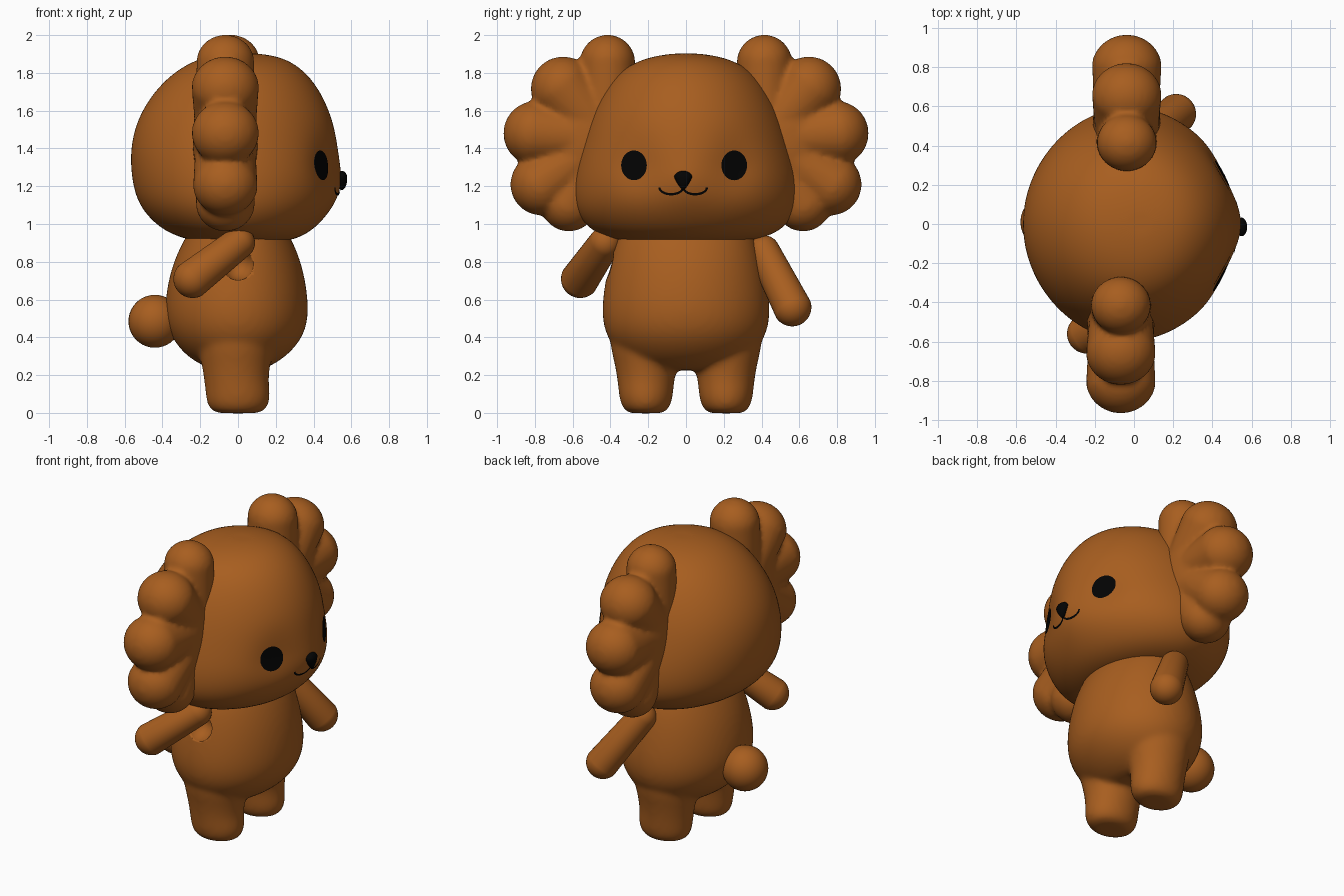
import bpy, bmesh, math
from mathutils import Vector

cube = bpy.data.objects.get("Cube")
if cube:
    bpy.data.objects.remove(cube, do_unlink=True)


def material(name, rgb, rough):
    m = bpy.data.materials.new(name)
    m.use_nodes = True
    m.diffuse_color = (*rgb, 1)
    bsdf = m.node_tree.nodes["Principled BSDF"]
    bsdf.inputs["Base Color"].default_value = (*rgb, 1)
    bsdf.inputs["Roughness"].default_value = rough
    return m


FUR = material("brown fur", (0.39, 0.112, 0.014), 0.8)
BLACK = material("black", (0.001, 0.001, 0.001), 0.5)


def finish(name, bm, mat):
    bmesh.ops.recalc_face_normals(bm, faces=bm.faces)
    me = bpy.data.meshes.new(name)
    bm.to_mesh(me)
    bm.free()
    me.materials.append(mat)
    me.polygons.foreach_set("use_smooth", [True] * len(me.polygons))
    ob = bpy.data.objects.new(name, me)
    bpy.context.collection.objects.link(ob)
    return ob


def add_stack(bm, rings, y0=0, front_power=1.0, segs=40):
    """Stack of oval rings (z, back x, front x, half width y), closed by poles."""
    loops = []
    for z, back, front, half in rings:
        mid = (back + front) / 2
        loop = []
        for i in range(segs):
            a = math.tau * i / segs
            c, s = math.cos(a), math.sin(a)
            if c > 0:
                # a power above one narrows the front of the oval
                c = c ** front_power
            loop.append(bm.verts.new((mid + c * (front - back) / 2, y0 + half * s, z)))
        loops.append(loop)
    for a, b in zip(loops, loops[1:]):
        for i in range(segs):
            j = (i + 1) % segs
            bm.faces.new((a[i], a[j], b[j], b[i]))
    for loop, ring in ((loops[0], rings[0]), (loops[-1], rings[-1])):
        pole = bm.verts.new(((ring[1] + ring[2]) / 2, y0, ring[0]))
        for i in range(segs):
            bm.faces.new((loop[i], loop[(i + 1) % segs], pole))


def subdivide(ob):
    mod = ob.modifiers.new("smooth", "SUBSURF")
    mod.levels = mod.render_levels = 2


def melt(ob, voxel, iterations):
    """Fuse overlapping volumes and soften the creases between them."""
    fuse = ob.modifiers.new("melt", "REMESH")
    fuse.mode = "VOXEL"
    fuse.voxel_size = voxel
    fuse.use_smooth_shade = True
    soften = ob.modifiers.new("soften", "SMOOTH")
    soften.factor = 0.5
    soften.iterations = iterations


def add_capsule(bm, p, q, rp, rq):
    """Round-ended limb from p to q, with a radius at each end."""
    p, q = Vector(p), Vector(q)
    turn = (q - p).to_track_quat("Z", "Y")
    made = bmesh.ops.create_uvsphere(bm, u_segments=32, v_segments=20, radius=1)
    for v in made["verts"]:
        centre, r = (q, rq) if v.co.z > 0.01 else (p, rp)
        v.co = centre + turn @ (v.co * r)


def add_ball(bm, centre, radii):
    made = bmesh.ops.create_uvsphere(bm, u_segments=32, v_segments=20, radius=1)
    for v in made["verts"]:
        v.co = Vector(centre) + Vector(a * b for a, b in zip(v.co, radii))


def ball(name, centre, radii, mat):
    bm = bmesh.new()
    add_ball(bm, centre, radii)
    return finish(name, bm, mat)


CENTRE = -0.015
EYE_Z = 1.31

# Head, with a slight muzzle and shallow hollows around the eyes
bm = bmesh.new()
add_stack(bm, [
    (0.905, -0.16, 0.20, 0.24), (0.914, -0.26, 0.29, 0.37), (0.96, -0.39, 0.39, 0.50),
    (1.05, -0.49, 0.475, 0.578), (1.14, -0.54, 0.522, 0.60), (1.23, -0.56, 0.538, 0.597),
    (1.31, -0.568, 0.538, 0.583), (1.40, -0.568, 0.53, 0.56), (1.52, -0.545, 0.51, 0.524),
    (1.64, -0.487, 0.468, 0.473), (1.75, -0.4, 0.405, 0.405), (1.83, -0.30, 0.328, 0.322),
    (1.882, -0.19, 0.235, 0.205), (1.902, -0.06, 0.12, 0.08)], front_power=1.1, segs=48)
for v in bm.verts:
    if v.co.x > 0.1:
        eye = (abs(v.co.y) - 0.265) ** 2 + (v.co.z - EYE_Z) ** 2
        muzzle = v.co.y ** 2 + (v.co.z - 1.21) ** 2
        v.co.x += 0.018 * math.exp(-muzzle / 0.01) - 0.038 * math.exp(-eye / 0.014)
head = finish("head", bm, FUR)
subdivide(head)

# Body and legs, fused
bm = bmesh.new()
add_stack(bm, [
    (0.225, -0.10, 0.10, 0.16), (0.24, -0.17, 0.16, 0.25), (0.30, -0.275, 0.26, 0.345),
    (0.39, -0.348, 0.338, 0.415), (0.48, -0.383, 0.37, 0.443), (0.58, -0.388, 0.373, 0.445),
    (0.70, -0.37, 0.358, 0.428), (0.82, -0.335, 0.328, 0.402), (0.94, -0.275, 0.275, 0.365),
    (1.02, -0.22, 0.22, 0.31)])
for side in (1, -1):
    add_stack(bm, [
        (-0.002, -0.09, 0.09, 0.08), (0.005, -0.135, 0.135, 0.105), (0.042, -0.164, 0.164, 0.134),
        (0.10, -0.172, 0.172, 0.144), (0.17, -0.178, 0.16, 0.15), (0.27, -0.195, 0.172, 0.167),
        (0.37, -0.215, 0.195, 0.195), (0.47, -0.19, 0.17, 0.18)], y0=side * 0.212)
body = finish("body_and_legs", bm, FUR)
subdivide(body)
melt(body, 0.016, 10)

# Shallow round socket under the raised arm
cutter = ball("socket_cutter", (0.0, -0.43, 0.79), (0.088, 0.11, 0.088), FUR)
cutter.hide_render = True
cutter.hide_set(True)
cut = body.modifiers.new("socket", "BOOLEAN")
cut.operation = "DIFFERENCE"
cut.object = cutter

# Arms, one swung forward and one swung back
for label, shoulder, hand in (
        ("left_arm", (0.03, 0.412, 0.855), (0.215, 0.562, 0.56)),
        ("right_arm", (0.005, -0.43, 0.90), (-0.24, -0.56, 0.71))):
    bm = bmesh.new()
    add_capsule(bm, shoulder, hand, 0.085, 0.102)
    finish(label, bm, FUR)

# Tail
ball("tail", (-0.44, 0.01, 0.485), (0.14, 0.14, 0.14), FUR)

# Ears: a fan of round lobes around a padded middle
LOBES = [(0.415, 1.855, 0.147), (0.65, 1.715, 0.172), (0.795, 1.48, 0.172),
         (0.765, 1.21, 0.165), (0.62, 1.11, 0.15)]
for side, label in ((1, "left"), (-1, "right")):
    x = -0.052 + 0.015 * side
    bm = bmesh.new()
    for y, z, r in LOBES:
        add_capsule(bm, (x, side * 0.42, 1.45), (x, side * y, z), 0.15, r)
    add_ball(bm, (x, side * 0.52, 1.44), (0.165, 0.27, 0.36))
    for v in bm.verts:
        v.co.x = x + (v.co.x - x) * 1.05
    melt(finish(label + "_ear", bm, FUR), 0.016, 7)


def face_patch(name, rows, closed):
    """Thin painted patch from rows of (y, z) points, laid onto the head."""
    bm = bmesh.new()
    grid = [[bm.verts.new((1, y, z)) for y, z in row] for row in rows]
    n = len(grid[0])
    for a, b in zip(grid, grid[1:]):
        for i in range(n if closed else n - 1):
            j = (i + 1) % n
            bm.faces.new((a[i], a[j], b[j], b[i]))
    if closed:
        bm.faces.new(grid[-1])
    wrap = finish(name, bm, BLACK).modifiers.new("lay", "SHRINKWRAP")
    wrap.target = head
    wrap.wrap_method = "PROJECT"
    wrap.wrap_mode = "ABOVE_SURFACE"
    wrap.use_project_x = True
    wrap.use_positive_direction = False
    wrap.use_negative_direction = True
    wrap.offset = 0.005


def arc(cy, cz, ry, rz, start, end, steps):
    angles = [start + (end - start) * i / steps for i in range(steps + 1)]
    return [(cy + ry * math.cos(a), cz + rz * math.sin(a)) for a in angles]


for side, label in ((1, "left"), (-1, "right")):
    # Eyes
    face_patch(label + "_eye", [
        arc(side * 0.263 - 0.01, EYE_Z, 0.068 * k, 0.079 * k, 0, math.tau, 32)[:-1]
        for k in (1, 0.8, 0.6, 0.4, 0.2)], True)
    # Mouth curves
    face_patch(label + "_mouth", [
        arc(CENTRE + side * 0.063, 1.193, 0.061 + w, 0.034 + w, math.pi, math.tau, 20)
        for w in (-0.006, 0.006)], False)

# Nose: a rounded pad tapering to a short stem below
nose = ball("nose", (0.55, CENTRE, 1.245), (0.028, 0.048, 0.036), BLACK)
for v in nose.data.vertices:
    drop = 1.25 - v.co.z
    if drop > 0:
        v.co.y = CENTRE + (v.co.y - CENTRE) * (1 - 14 * drop)
        v.co.z -= drop * 0.7
